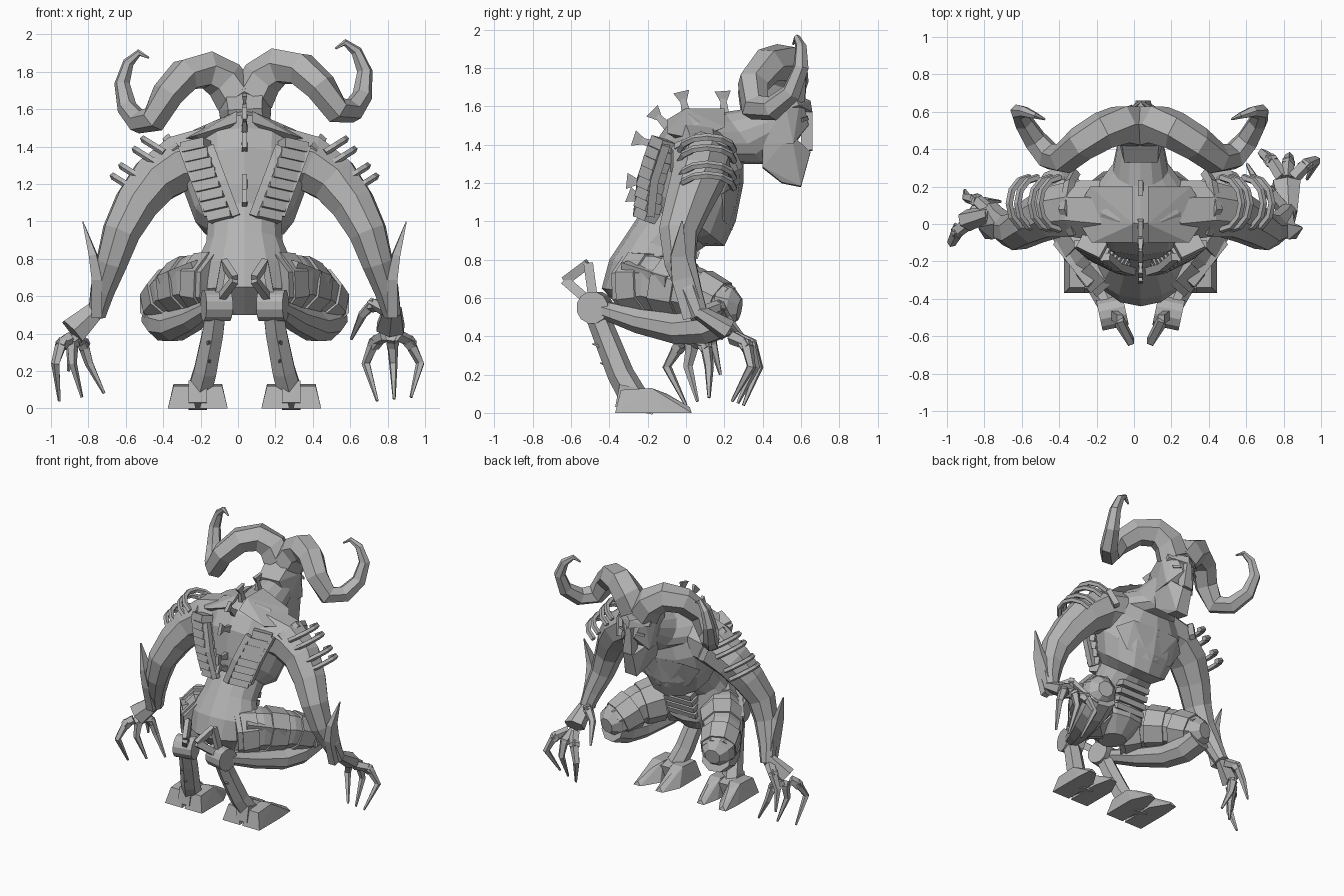
import bpy, bmesh, math
from mathutils import Vector, Matrix, Euler

old = bpy.data.objects.get("Cube")
if old:
    bpy.data.objects.remove(old, do_unlink=True)

shade = .45
body_centre = .035
grey = bpy.data.materials.new("stone_grey")
grey.use_nodes = True
grey.diffuse_color = (shade, shade, shade, 1)
grey.node_tree.nodes["Principled BSDF"].inputs["Base Color"].default_value = grey.diffuse_color


def finish(name, bm, mirror):
    """Turn a bmesh into a flat shaded object, mirrored across the body when asked."""
    bmesh.ops.recalc_face_normals(bm, faces=bm.faces)
    mesh = bpy.data.meshes.new(name)
    bm.to_mesh(mesh)
    bm.free()
    mesh.materials.append(grey)
    obj = bpy.data.objects.new(name, mesh)
    obj.location.x = body_centre
    bpy.context.collection.objects.link(obj)
    if mirror:
        obj.modifiers.new("mirror", "MIRROR")
    return obj


def loft(name, rings, sides, mirror=True):
    """Skin a list of elliptical rings, each given as centre and two half axes."""
    bm = bmesh.new()
    angles = [math.tau * (i + .5) / sides for i in range(sides)]
    loops = [[bm.verts.new(centre + a * math.cos(t) + b * math.sin(t)) for t in angles]
             for centre, a, b in rings]
    for low, high in zip(loops, loops[1:]):
        for i in range(sides):
            bm.faces.new((low[i - 1], low[i], high[i], high[i - 1]))
    bm.faces.new(loops[0])
    bm.faces.new(loops[-1])
    return finish(name, bm, mirror)


def tube(name, points, start, end, flat=1, sides=6, up="Y", mirror=True, power=1):
    """Limb tapering from start to end half width; flat scales its depth along up."""
    path = [Vector(p) for p in points]
    last = len(path) - 1
    axis = Vector([float(letter == up) for letter in "XYZ"])
    rings = []
    for i, centre in enumerate(path):
        tangent = (path[min(i + 1, last)] - path[max(i - 1, 0)]).normalized()
        axis = (axis - tangent * axis.dot(tangent)).normalized()
        width = start + (end - start) * (i / last) ** power
        rings.append((centre, axis.cross(tangent) * width, axis * width * flat))
    return loft(name, rings, sides, mirror)


def hull(name, points, both=False):
    """Faceted solid around points; both makes one solid spanning left and right."""
    bm = bmesh.new()
    for x, y, z in points:
        bm.verts.new((x, y, z))
        if both:
            bm.verts.new((-x, y, z))
    result = bmesh.ops.convex_hull(bm, input=bm.verts)
    loose = [v for v in set(result["geom_interior"]) if isinstance(v, bmesh.types.BMVert)]
    bmesh.ops.delete(bm, geom=loose, context="VERTS")
    return finish(name, bm, not both)


def block(name, centre, size, turn=(0, 0, 0), mirror=True):
    bm = bmesh.new()
    bmesh.ops.create_cube(bm, size=1)
    bm.transform(Matrix.LocRotScale(Vector(centre), Euler(turn), Vector(size)))
    return finish(name, bm, mirror)


def between(a, b, t):
    return Vector(a).lerp(Vector(b), t)


# Torso: back point (y, z), front point (y, z), half width
trunk = [(-.3, .5, -.1, .5, .1), (-.44, .65, 0, .6, .25), (-.4, .8, 0, .7, .27), (-.3, .95, 0, .8, .21),
         (-.2, 1.1, .1, .87, .2), (-.2, 1.2, .2, .87, .27), (-.17, 1.4, .26, 1, .33),
         (-.1, 1.5, .3, 1.2, .34), (0, 1.57, .3, 1.3, .26), (.2, 1.57, .4, 1.3, .15), (.4, 1.6, .5, 1.4, .12)]
spine = [Vector((0, row[0], row[1])) for row in trunk]
belly = [Vector((0, row[2], row[3])) for row in trunk]
loft("torso", [((b + f) / 2, Vector((row[-1], 0, 0)), (f - b) / 2)
               for b, f, row in zip(spine, belly, trunk)], 14, False)

# Spine fins stand square to the back and flare outward
for low, base, high in list(zip(spine, spine[1:], spine[2:]))[3:]:
    rise = (high - low).normalized()
    out = Vector((0, -rise.z, rise.y))
    tube("spine_stem", [base - out * .03, base + out * .07], .04, .02, .6, 4, "X", False)
    tube("spine_fan", [base + out * .05, base + out * .11], .02, .06, .3, 4, "X", False)

# Overlapping belly bands
for i in range(4):
    block("belly_band", (0, i * .02 - .07, .68 + i * .055), (.24, .16, .04), (-.3, 0, 0), False)

# Collar armour and breast plates
hull("collar_plate", [(.04, -.1, 1.53), (.26, -.1, 1.46), (.36, .05, 1.43), (.27, .2, 1.49),
                      (.04, .2, 1.59), (.04, 0, 1.59), (.2, 0, 1.4)])
hull("breast_plate", [(.02, .24, .95), (.02, .3, 1.2), (.2, .28, 1.2), (.3, .2, 1.15), (.2, .2, 1), (.1, .1, 1.1)])


# Ribbed back vents between two rails
def vent(t, side=0):
    return .12 + .14 * t + side * .075, -.2 + .08 * t ** 2 + side * .035, 1.03 + .37 * t


for i in range(8):
    block("vent_rib", vent(i / 7), (.14, .09, .055), (-.25, .2, .45))
for side in (-1, 1):
    rail = [Vector(vent(t, side)) - Vector((0, .02, 0)) for t in (0, .5, 1)]
    tube("vent_rail", rail, .03, .03, sides=4)

# Arms with elbow blades
tube("arm", [(.18, .07, 1.34), (.35, .08, 1.31), (.48, .06, 1.22), (.58, .01, 1.09), (.66, -.04, .94),
             (.71, -.03, .78), (.76, .02, .63), (.79, .07, .5)], .18, .05, 1, 8)
tube("elbow_blade", [(.79, .04, .5), (.79, -.02, .7), (.81, -.04, .82), (.865, -.02, 1)], .04, 0.003, 2, 4, power=3)

# Shoulder cage: bent bars around the upper arm, in pairs
for i in (0, 1, 2.6, 3.6):
    foot = Vector((.43 + i * .045, .11, 1.37 - i * .055))
    bend = [math.pi * k / 6 for k in range(7)]
    tube("shoulder_bar", [foot + Vector((.11 * math.sin(a), -.14 * math.cos(a), .07 * math.sin(a)))
                          for a in bend], .02, .02, sides=5, up="X")
tube("shoulder_hoop", [(.36, -.05, 1.38), (.41, .08, 1.44), (.38, .22, 1.39), (.35, .27, 1.27)], .03, .03, sides=4)

# Hands: palm, then first claw bend and tip with the step to the next claw, then thumb
hands = {"left_": [(.78, .22, .43), (.65, .38, .24), (.145, -.02, 0), (.71, .3, .04), (.09, -.03, .01),
                   (.63, .21, .5), (.57, .32, .37)],
         "right_": [(-.92, .02, .41), (-1.01, -.1, .24), (.09, .11, 0), (-.99, 0, .04), (.12, .06, .02),
                    (-.93, .14, .36), (-.94, .18, .2)]}
for side, (palm, bend, bend_step, tip, tip_step, thumb, thumb_tip) in hands.items():
    wrist = Vector((math.copysign(.79, palm[0]), .06, .53))
    tube(side + "palm", [wrist, between(wrist, palm, .5), palm], .055, .085, .7, mirror=False)
    claws = [(thumb, thumb_tip)]
    for i in range(3):
        claws.append((Vector(bend) + Vector(bend_step) * i, Vector(tip) + Vector(tip_step) * i))
    for middle, end in claws:
        root = between(wrist if middle is thumb else palm, middle, .2)
        knuckle = between(root, middle, .55) + Vector((0, .02, .05))
        tube(side + "finger", [root, knuckle, middle, end], .036, .008, 1.1, 5, mirror=False, power=2)
        tube(side + "knuckle", [between(knuckle, root, .2), between(knuckle, middle, .2)], .038, .036, sides=5,
             mirror=False)

# Folded legs
thigh = [(.12, -.27, .66), (.25, -.14, .67), (.37, .03, .63), (.45, .2, .55)]
tube("thigh", thigh, .18, .12, 1, 8, "Z")
tube("shin", [(.45, .22, .5), (.42, .1, .45), (.37, -.04, .44), (.27, -.24, .48), (.16, -.47, .55)],
     .11, .05, .9, 8, "Z", power=2)

# Armour on the legs
for low, high, size in zip(thigh, thigh[1:], (.19, .17, .15)):
    tube("thigh_band", [between(low, high, .2), between(low, high, .85)], size, size - .015, 1, 8, "Z")
tube("knee_cap", [(.44, .16, .56), (.45, .23, .55), (.46, .28, .54)], .13, .06, 1, 8, "Z", power=2)
block("hip_plate", (.34, -.21, .69), (.3, .05, .13), (.2, .25, .9))

# Hock joint, spur frame and lower leg
tube("hock", [(.08, -.46, .55), (.22, -.49, .55)], .085, .085, 1, 12)
corners = [(.15, -.48, .56), (.05, -.63, .69), (.11, -.51, .78)]
for low, high in zip(corners, corners[1:] + corners):
    tube("spur", [low, between(low, high, .5), high], .035, .035, .7, 4, "X")
tube("lower_leg", [(.15, -.48, .55), (.17, -.42, .4), (.21, -.34, .2), (.25, -.26, .06)], .06, .075)
for y, z in [(-.4, .34), (-.36, .24)]:
    tube("leg_spike", [(.19, y, z), (.19, y - .09, z + .02)], .035, .002, 1, 5, "X")

# Cloven feet: two hoof halves joined by a heel
for inner, toe in [(.09, .18), (.26, .37)]:
    outer, middle = inner + .15, inner + .07
    hull("hoof", [(inner, -.37, 0), (outer, -.37, 0), (inner, -.1, 0), (outer, -.1, 0), (toe - .03, .03, 0),
                  (toe + .03, .03, 0), (toe, .02, .03), (inner + .03, -.34, .12), (outer - .03, -.34, .12),
                  (inner + .03, -.18, .13), (outer - .03, -.18, .13), (middle, -.1, .1)])
block("heel", (.25, -.26, .07), (.1, .2, .12), (-.2, 0, 0))

# Head
head = [hull("skull", [(.09, .33, 1.6), (.1, .46, 1.7), (.1, .6, 1.67), (.14, .52, 1.6), (.04, .64, 1.5),
                       (.12, .56, 1.4), (.1, .4, 1.4)], True),
        hull("jaw", [(.12, .55, 1.45), (.1, .4, 1.4), (.08, .4, 1.28), (.05, .6, 1.18), (.04, .65, 1.36),
                     (.05, .5, 1.2)], True),
        hull("brow", [(0, .66, 1.57), (0, .65, 1.63), (.13, .59, 1.6), (.13, .56, 1.66), (.12, .5, 1.57)]),
        hull("nose", [(.02, .66, 1.57), (.04, .66, 1.37), (.05, .6, 1.37), (.03, .6, 1.57)], True),
        block("eye", (.08, .62, 1.53), (.06, .009, .02), (0, .2, -.5))]

# Horns: broad over the brow, then curling under and up to a point
horn = [(.04, .52, 1.66), (.1, .53, 1.76), (.19, .5, 1.82), (.31, .43, 1.8), (.41, .35, 1.7), (.49, .36, 1.57),
        (.57, .45, 1.56), (.63, .55, 1.64), (.65, .6, 1.77), (.61, .6, 1.88), (.55, .58, 1.93), (.5, .56, 1.9)]
head.append(tube("horn", horn, .12, .006, up="X", power=1.2))

# Slight tilt of the head to one side
pivot = Vector((0, .45, 1.65))
tilt = Matrix.Translation(pivot) @ Matrix.Rotation(-.05, 4, "Y") @ Matrix.Translation(-pivot)
for part in head:
    part.matrix_world = Matrix.Translation((body_centre, 0, 0)) @ tilt
